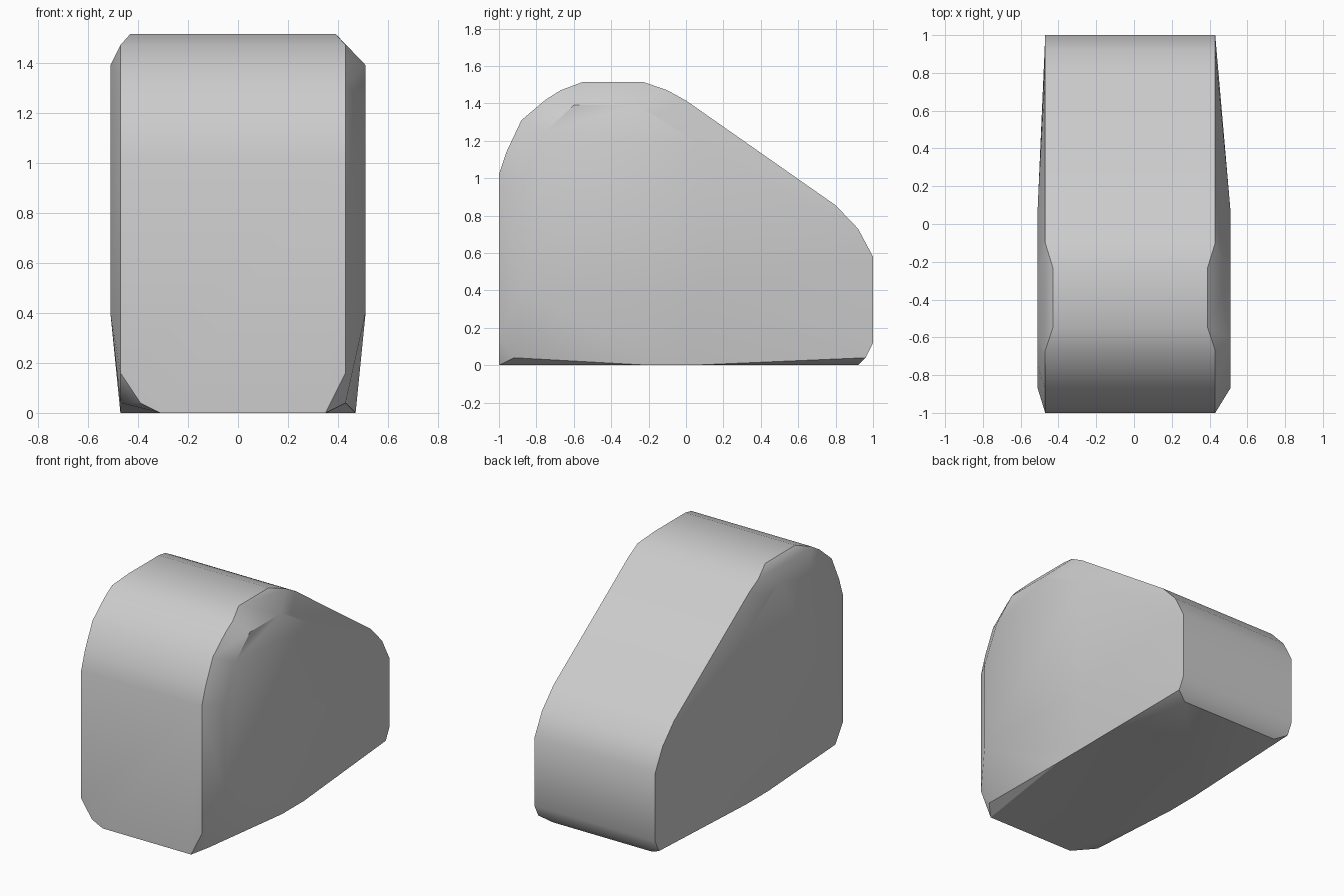
import bpy, bmesh, math

cube = bpy.data.objects.get("Cube")
if cube:
    bpy.data.objects.remove(cube, do_unlink=True)

LEFT, RIGHT, BULGE = 0.43, -0.47, 0.51

# Lengthwise outline (y, z) of the rounded upper band
outline = [(-1, 1.02), (-0.96, 1.14), (-0.88, 1.31), (-0.75, 1.42), (-0.67, 1.47),
           (-0.1, 1.47), (0, 1.415), (0.8, 0.855), (0.92, 0.73), (1, 0.58), (1, 0.12)]
# Slightly narrower crown
crown = [(-0.55, 1.515), (-0.23, 1.515)]
# Outline (y, z) of the bulging side panel
side = [(-0.87, 0.4), (-0.87, 1.0), (-0.75, 1.25), (-0.6, 1.39), (-0.27, 1.39),
        (-0.17, 1.34), (0.08, 1.18), (0.08, 0.4)]

points = []
for edge, sign in ((LEFT, 1), (RIGHT, -1)):
    points += [(edge, y, z) for y, z in outline]
    points += [(edge - sign * 0.04, y, z) for y, z in crown]
    points += [(sign * BULGE, y, z) for y, z in side]
    # Chamfered lower corners and base
    points += [(edge, -1, 0.16), (edge, -0.92, 0.04), (edge, 0.96, 0.04),
               (edge - sign * 0.08, -1, 0.04 if sign < 0 else 0.0),
               (edge - sign * 0.08, 0.92, 0),
               (sign * 0.47, -0.2, 0), (sign * 0.47, 0.03, 0)]
points.append((-0.31, -1, 0))

# Wrap the control points in a single solid shell
mesh = bpy.data.meshes.new("body")
bm = bmesh.new()
for p in points:
    bm.verts.new(p)
hull = bmesh.ops.convex_hull(bm, input=bm.verts[:])
loose = {v for v in hull["geom_interior"] + hull["geom_unused"]
         if isinstance(v, bmesh.types.BMVert) and not v.link_faces}
bmesh.ops.delete(bm, geom=list(loose), context="VERTS")
bmesh.ops.dissolve_limit(bm, angle_limit=math.radians(1), verts=bm.verts[:], edges=bm.edges[:])
bmesh.ops.recalc_face_normals(bm, faces=bm.faces[:])
bm.to_mesh(mesh)
bm.free()

body = bpy.data.objects.new("body", mesh)
bpy.context.collection.objects.link(body)

# Plain grey finish
grey = bpy.data.materials.new("light_grey")
grey.use_nodes = True
colour = (0.6, 0.6, 0.6, 1)
grey.diffuse_color = colour
grey.node_tree.nodes["Principled BSDF"].inputs["Base Color"].default_value = colour
mesh.materials.append(grey)

# Soft rounded bands with crisp panel edges
bpy.context.view_layer.objects.active = body
body.select_set(True)
bpy.ops.object.shade_smooth_by_angle(angle=math.radians(30))
